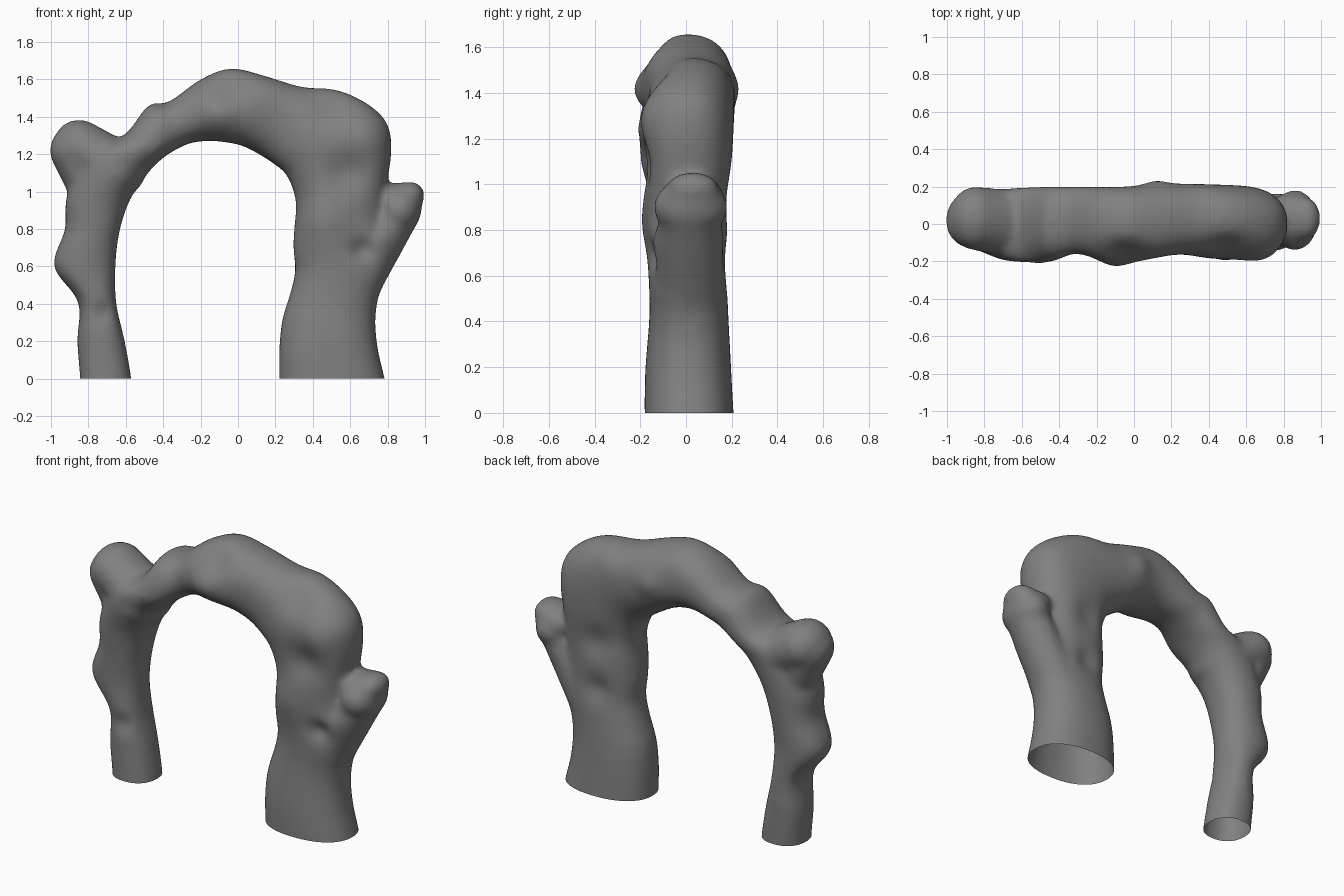
import bpy
import bmesh
from math import cos, sin, pi, exp
from mathutils import Vector

cube = bpy.data.objects.get("Cube")
if cube:
    bpy.data.objects.remove(cube, do_unlink=True)

SIDES = 40
STEPS = 6

# Arch sections: inner x, inner z, outer x, outer z
left_leg = [
    (-.56, -.15, -.845, -.15), (-.57, 0, -.845, 0), (-.605, .2, -.86, .2),
    (-.65, .4, -.855, .41), (-.655, .6, -.985, .6), (-.63, .8, -.925, .8),
    (-.57, .97, -.915, .98),
]
span = [
    (-.48, 1.1, -.8, 1.22), (-.4, 1.18, -.61, 1.3), (-.32, 1.23, -.48, 1.46),
    (-.25, 1.26, -.37, 1.48), (-.16, 1.27, -.2, 1.6), (-.08, 1.265, -.04, 1.66),
    (.02, 1.245, .14, 1.62), (.11, 1.2, .34, 1.56), (.18, 1.155, .53, 1.545),
    (.25, 1.1, .7, 1.465), (.29, 1.02, .8, 1.36), (.31, .93, .82, 1.21),
]
right_leg = [
    (.3, .8, .79, .98), (.295, .7, .78, .74), (.305, .58, .79, .55),
    (.28, .46, .75, .43), (.235, .31, .735, .3), (.22, .15, .75, .15),
    (.22, 0, .785, 0), (.22, -.15, .81, -.15),
]
# Front and back depth along the arch, evenly spread from left foot to right foot
depths = [
    (-.12, .15), (-.12, .16), (-.13, .16), (-.16, .18), (-.21, .2),
    (-.16, .2), (-.215, .2), (-.165, .215), (-.19, .21), (-.19, .2),
    (-.17, .18), (-.16, .185), (-.18, .2), (-.18, .215),
]


def spline(points, t):
    """Smooth curve through the points, for t from 0 to 1."""
    last = len(points) - 1
    i = min(int(t * last), last - 1)
    u = t * last - i
    a, b, c, d = [points[max(0, min(last, i + k))] for k in (-1, 0, 1, 2)]
    return [
        q + .5 * u * (r - p + u * (2 * p - 5 * q + 4 * r - s + u * (3 * (q - r) + s - p)))
        for p, q, r, s in zip(a, b, c, d)
    ]


def rounded(value, power=.88):
    return abs(value) ** power * (1 if value > 0 else -1)


def add_arch(bm):
    """Loft rounded rings along the arch and cap both ends."""
    sections = left_leg + span + right_leg
    count = (len(sections) - 1) * STEPS
    rings = []
    for n in range(count + 1):
        t = n / count
        xi, zi, xo, zo = spline(sections, t)
        front, back = spline(depths, t)
        inner, outer = Vector((xi, 0, zi)), Vector((xo, 0, zo))
        centre = (inner + outer) / 2 + Vector((0, (front + back) / 2, 0))
        across, along_y = (outer - inner) / 2, Vector((0, (back - front) / 2, 0))
        ring = []
        for k in range(SIDES):
            angle = 2 * pi * k / SIDES
            spot = centre + across * rounded(cos(angle)) + along_y * rounded(sin(angle))
            ring.append(bm.verts.new(spot))
        rings.append(ring)
    for low, high in zip(rings, rings[1:]):
        for k in range(SIDES):
            j = (k + 1) % SIDES
            bm.faces.new((low[k], low[j], high[j], high[k]))
    bm.faces.new(rings[0][::-1])
    bm.faces.new(rings[-1])


def add_knob(bm, start, end, r_start, r_end, depth=1.0):
    """A tapered capsule made of overlapping balls."""
    start, end = Vector(start), Vector(end)
    for n in range(13):
        t = n / 12
        radius = r_start + (r_end - r_start) * t
        ball = bmesh.ops.create_uvsphere(bm, u_segments=24, v_segments=16, radius=radius)
        for v in ball["verts"]:
            v.co.y *= depth
            v.co += start.lerp(end, t)


def swell(bm, centre, radius, push):
    """Raise or dent the surface softly around a point."""
    centre, push = Vector(centre), Vector(push)
    for v in bm.verts:
        v.co += push * exp(-((v.co - centre).length / radius) ** 2)


# Raw volume: arch plus the left stump and the right spur
bm = bmesh.new()
add_arch(bm)
add_knob(bm, (-.64, 0, 1.12), (-.85, .03, 1.245), .15, .14, 1.22)
add_knob(bm, (-.8, .03, 1.02), (-.88, .02, 1.22), .11, .128, 1.15)
add_knob(bm, (.62, .015, .5), (.86, .02, .9), .14, .122, 1.13)
add_knob(bm, (.86, .02, .9), (.923, .03, .985), .122, .07, 1.35)
add_knob(bm, (.81, .03, .95), (.923, .03, .98), .09, .075, 1.5)
bmesh.ops.recalc_face_normals(bm, faces=bm.faces)
mesh = bpy.data.meshes.new("stone_arch")
bm.to_mesh(mesh)
bm.free()
arch = bpy.data.objects.new("stone_arch", mesh)
bpy.context.collection.objects.link(arch)

# Fuse into one skin and soften the joins
fuse = arch.modifiers.new("Fuse", "REMESH")
fuse.mode = "VOXEL"
fuse.voxel_size = .016
soften = arch.modifiers.new("Soften", "SMOOTH")
soften.factor = .5
soften.iterations = 18
graph = bpy.context.evaluated_depsgraph_get()
skin = bpy.data.meshes.new_from_object(arch.evaluated_get(graph))
arch.modifiers.clear()
arch.data = skin

# Weathered dents and lumps, then open flat feet
bm = bmesh.new()
bm.from_mesh(skin)
# crown: crest leans forward over a sloping face
swell(bm, (-.05, -.2, 1.6), .13, (0, .045, -.025))
swell(bm, (-.12, -.2, 1.41), .1, (0, -.025, 0))
swell(bm, (.12, .2, 1.42), .08, (0, .02, 0))
# right shoulder: sloping top, bulging front, recess beneath
swell(bm, (.5, -.17, 1.5), .13, (0, .035, -.02))
swell(bm, (.7, -.16, 1.3), .13, (0, -.025, 0))
swell(bm, (.58, -.18, 1.1), .11, (0, .04, 0))
# right leg: folds on the front, hollows on the back
swell(bm, (.66, -.15, .69), .06, (0, .03, 0))
swell(bm, (.74, -.14, .75), .08, (0, -.02, 0))
swell(bm, (.45, -.17, .82), .12, (0, -.02, 0))
swell(bm, (.5, .18, .95), .1, (0, -.03, 0))
swell(bm, (.5, .18, .65), .08, (0, -.025, 0))
# left leg: lump under the stump, groove lower down
swell(bm, (-.65, -.2, 1.07), .12, (0, -.02, 0))
swell(bm, (-.72, -.12, .35), .06, (0, .02, 0))
bmesh.ops.bisect_plane(
    bm, geom=bm.verts[:] + bm.edges[:] + bm.faces[:],
    plane_co=(0, 0, 0), plane_no=(0, 0, 1), clear_inner=True,
)
for face in bm.faces:
    face.smooth = True
bm.to_mesh(skin)
bm.free()

# Plain grey stone
stone = bpy.data.materials.new("grey_stone")
stone.use_nodes = True
grey = (.22, .22, .22, 1)
stone.diffuse_color = grey
shader = stone.node_tree.nodes["Principled BSDF"]
shader.inputs["Base Color"].default_value = grey
skin.materials.clear()
skin.materials.append(stone)
